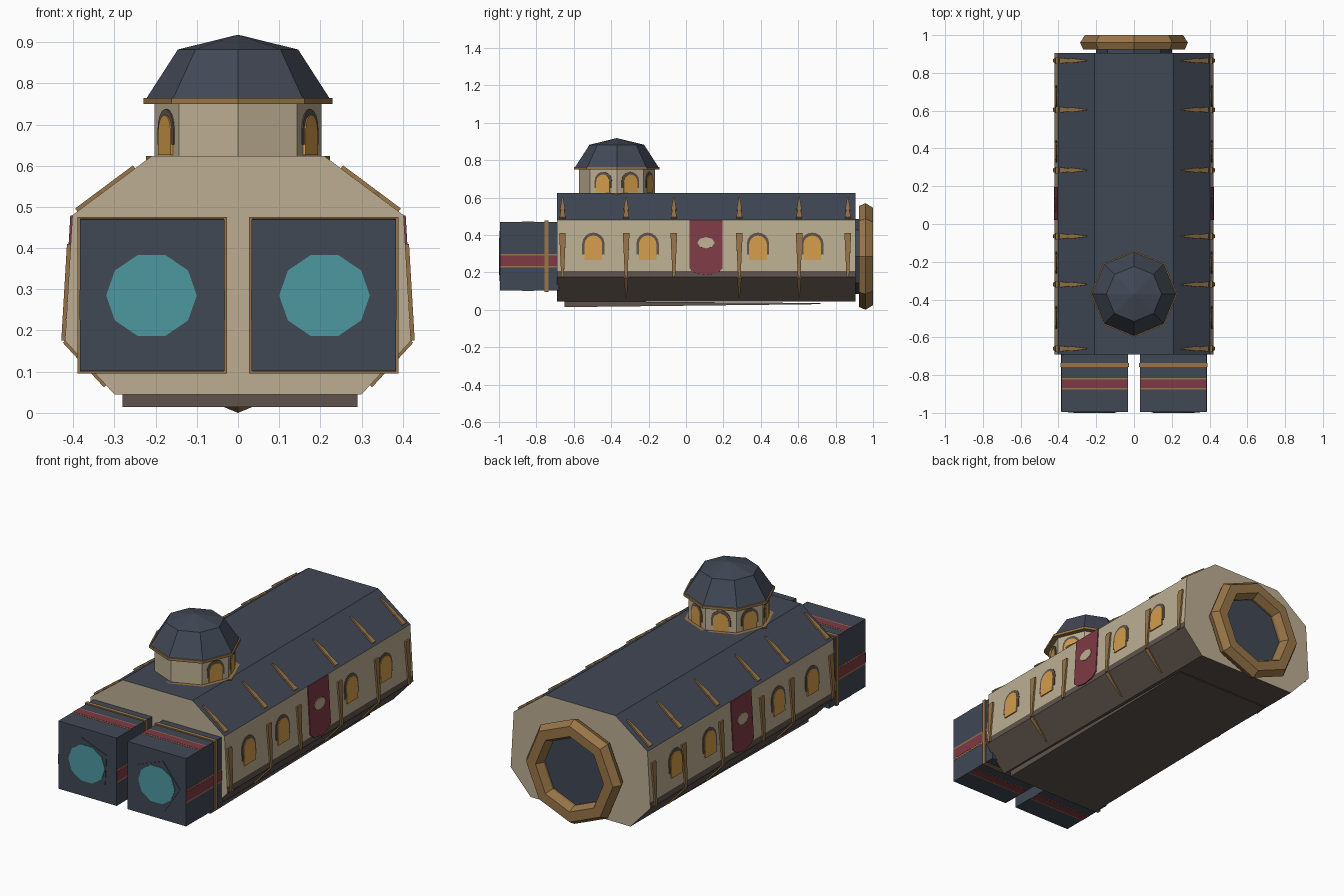
import bpy, bmesh, math
from mathutils import Vector, Matrix

cube = bpy.data.objects.get("Cube")
if cube:
    bpy.data.objects.remove(cube, do_unlink=True)


def material(name, r, g, b):
    # sRGB bytes to linear
    rgb = [((c / 255 + 0.055) / 1.055) ** 2.4 for c in (r, g, b)] + [1]
    m = bpy.data.materials.new(name)
    m.use_nodes = True
    m.diffuse_color = rgb
    m.node_tree.nodes["Principled BSDF"].inputs["Base Color"].default_value = rgb
    return m


CREAM = material("cream plaster", 188, 174, 146)
NAVY = material("slate navy", 65, 72, 85)
BROWN = material("dark brown", 96, 84, 77)
GOLD = material("old gold", 152, 117, 72)
AMBER = material("amber glass", 210, 156, 74)
RED = material("wine red", 126, 58, 69)
TEAL = material("teal glass", 77, 152, 160)


def finish(name, bm, *mats):
    bmesh.ops.recalc_face_normals(bm, faces=bm.faces)
    me = bpy.data.meshes.new(name)
    bm.to_mesh(me)
    bm.free()
    for m in mats:
        me.materials.append(m)
    ob = bpy.data.objects.new(name, me)
    bpy.context.collection.objects.link(ob)
    return ob


def prism(name, outline, origin, u, v, n, depth, *mats, rule=None):
    """Extrude a 2D outline lying in the u, v plane along n."""
    bm = bmesh.new()
    o, u, v, n = map(Vector, (origin, u, v, n))
    low = [bm.verts.new(o + u * a + v * b) for a, b in outline]
    top = [bm.verts.new(w.co + n * depth) for w in low]
    bm.faces.new(low)
    bm.faces.new(top)
    for i in range(len(low)):
        j = (i + 1) % len(low)
        bm.faces.new((low[i], low[j], top[j], top[i]))
    if rule:
        bm.normal_update()
        for f in bm.faces:
            f.material_index = rule(f)
    return finish(name, bm, *mats)


def box(name, x, y, z, mat):
    return prism(name, [(x[0], z[0]), (x[1], z[0]), (x[1], z[1]), (x[0], z[1])],
                 (0, y[0], 0), (1, 0, 0), (0, 0, 1), (0, 1, 0), y[1] - y[0], mat)


def lathe(name, profile, sides, mat, matrix, closed=False):
    """Turn (radius, height) points around the local z axis."""
    bm = bmesh.new()
    rings = []
    for r, h in profile:
        ang = [2 * math.pi * k / sides for k in range(sides)]
        rings.append([bm.verts.new((r * math.cos(a), r * math.sin(a), h)) for a in ang])
    count = len(rings) if closed else len(rings) - 1
    for i in range(count):
        a, b = rings[i], rings[(i + 1) % len(rings)]
        for k in range(sides):
            m = (k + 1) % sides
            bm.faces.new((a[k], a[m], b[m], b[k]))
    bmesh.ops.remove_doubles(bm, verts=bm.verts, dist=1e-5)
    bm.transform(matrix)
    return finish(name, bm, mat)


def ngon(rx, ry, sides, cx=0, cy=0, turn=0):
    return [(cx + rx * math.cos(turn + 2 * math.pi * k / sides),
             cy + ry * math.sin(turn + 2 * math.pi * k / sides)) for k in range(sides)]


def arch(w, bottom, spring, cu=0):
    arc = [(cu + w * math.cos(math.pi * k / 8), spring + w * math.sin(math.pi * k / 8))
           for k in range(9)]
    return [(cu - w, bottom), (cu + w, bottom)] + arc


# Main hull: one long prism, coloured by height and direction
KEEL, WAIST, EAVE, RIDGE = (0.30, 0.045), (0.42, 0.175), (0.402, 0.48), (0.21, 0.623)
BAND = (0.418, 0.207)
half = [KEEL, WAIST, BAND, EAVE, RIDGE]
section = half + [(-x, z) for x, z in reversed(half)]


def hull_colour(f):
    z = f.calc_center_median().z
    if abs(f.normal.y) > 0.5:
        return 0
    return 1 if z < BAND[1] else 0 if z < EAVE[1] else 2


prism("hull", section, (0, -0.69, 0), (1, 0, 0), (0, 0, 1), (0, 1, 0), 1.595,
      CREAM, BROWN, NAVY, rule=hull_colour)


def side_frame(p, q, s):
    """Origin and axes of the hull face between two section points."""
    d = (Vector(q) - Vector(p)).normalized()
    return (s * p[0], 0, p[1]), (0, 1, 0), (s * d.x, 0, d.y), (s * d.y, 0, -d.x)


# Ribs, windows and banner on both flanks
for s, side in ((1, "left"), (-1, "right")):
    wall = side_frame(WAIST, EAVE, s)
    roof = side_frame(EAVE, RIDGE, s)
    bevel = side_frame(KEEL, WAIST, s)
    for i, y in enumerate((-0.66, -0.32, -0.065, 0.285, 0.605, 0.865)):
        prism(f"wall_rib_{side}_{i}", [(y - 0.007, 0), (y + 0.007, 0), (y + 0.017, 0.215),
              (y + 0.017, 0.235), (y - 0.017, 0.235), (y - 0.017, 0.215)], *wall, 0.009, GOLD)
        prism(f"roof_rib_{side}_{i}", [(y - 0.016, 0.015), (y + 0.016, 0.015),
              (y + 0.009, 0.075), (y + 0.013, 0.09), (y + 0.003, 0.19), (y - 0.003, 0.19),
              (y - 0.013, 0.09), (y - 0.009, 0.075)], *roof, 0.009, GOLD)
        if i in (1, 3, 4):
            prism(f"lower_rib_{side}_{i}", [(y - 0.003, 0.03), (y + 0.003, 0.03),
                  (y + 0.012, 0.177), (y - 0.012, 0.177)], *bevel, 0.007, GOLD)
    for i, y in enumerate((-0.495, -0.205, 0.385, 0.675)):
        prism(f"window_surround_{side}_{i}", arch(0.06, 0.12, 0.178, y), *wall, 0.003, BROWN)
        prism(f"window_glass_{side}_{i}", arch(0.047, 0.092, 0.175, y), *wall, 0.006, AMBER)
    prism(f"banner_{side}", [(0.02, 0.045), (0.05, 0.02), (0.107, 0.01), (0.165, 0.02),
          (0.195, 0.045), (0.195, 0.305), (0.02, 0.305)], *wall, 0.005, RED)
    prism(f"banner_emblem_{side}", ngon(0.046, 0.03, 8, 0.107, 0.183), *wall, 0.008, CREAM)

# Keel plate, slightly wedge shaped along its length
prism("keel_plate", [(-0.65, 0.014), (0.72, 0.03), (0.72, 0.036), (-0.65, 0.046)],
      (-0.28, 0, 0), (0, 1, 0), (0, 0, 1), (1, 0, 0), 0.57, BROWN)

# Twin front pods with collar, stripes and round glass
for s, side in ((1, "left"), (-1, "right")):
    def span(grow, s=s):
        return sorted((s * (0.033 - grow), s * (0.384 + grow)))

    def rise(grow):
        return 0.102 - grow, 0.47 + grow

    box(f"pod_{side}", span(0), (-0.994, -0.68), rise(0), NAVY)
    box(f"pod_collar_{side}", span(0.006), (-0.756, -0.735), rise(0.006), GOLD)
    box(f"pod_side_trim_{side}", span(0.001), (-0.992, -0.69), (0.226, 0.298), GOLD)
    box(f"pod_side_stripe_{side}", span(0.002), (-0.992, -0.69), (0.235, 0.289), RED)
    box(f"pod_top_trim_{side}", span(-0.001), (-0.877, -0.814), rise(0.001), GOLD)
    box(f"pod_top_stripe_{side}", span(-0.001), (-0.869, -0.822), rise(0.002), RED)
    face = ((s * 0.21, -0.994, 0.285), (s, 0, 0), (0, 0, 1), (0, -1, 0))
    prism(f"porthole_rim_{side}", ngon(0.14, 0.14, 5, turn=0.05), *face, 0.003, NAVY)
    prism(f"porthole_glass_{side}", ngon(0.11, 0.103, 10), *face, 0.006, TEAL)

# Rear ring and its dark centre, axis along +y
rear = Matrix.Translation((0, 0, 0.285)) @ Matrix.Rotation(-math.pi / 2, 4, "X")
lathe("rear_ring", [(0.19, 0.925), (0.27, 0.925), (0.285, 0.96), (0.26, 1.0), (0.205, 1.0),
                    (0.185, 0.96)], 8, GOLD, rear, closed=True)
lathe("rear_disc", [(0.20, 0.9), (0.20, 0.945), (0, 0.945)], 8, NAVY, rear)

# Octagonal lantern tower with dome
tower = Matrix.Translation((0, -0.37, 0))
lathe("tower_base_trim", [(0, 0.604), (0.223, 0.604), (0.223, 0.623), (0, 0.623)], 8, GOLD, tower)
lathe("tower_drum", [(0.203, 0.61), (0.203, 0.755)], 8, CREAM, tower)
lathe("tower_cornice", [(0, 0.75), (0.229, 0.75), (0.229, 0.764), (0, 0.764)], 8, GOLD, tower)
lathe("tower_dome", [(0.222, 0.764), (0.146, 0.882), (0, 0.918)], 8, NAVY, tower)

# Arched windows on every drum face except the front pair
for k in range(8):
    a = math.pi / 8 + k * math.pi / 4
    n = Vector((math.cos(a), math.sin(a), 0))
    if n.y < -0.8:
        continue
    frame = (Vector((0, -0.37, 0.622)) + n * 0.203 * math.cos(math.pi / 8),
             (-n.y, n.x, 0), (0, 0, 1), n)
    prism(f"tower_window_surround_{k}", arch(0.05, 0.03, 0.066), *frame, 0.003, BROWN)
    prism(f"tower_window_glass_{k}", arch(0.039, 0.004, 0.062), *frame, 0.006, AMBER)
